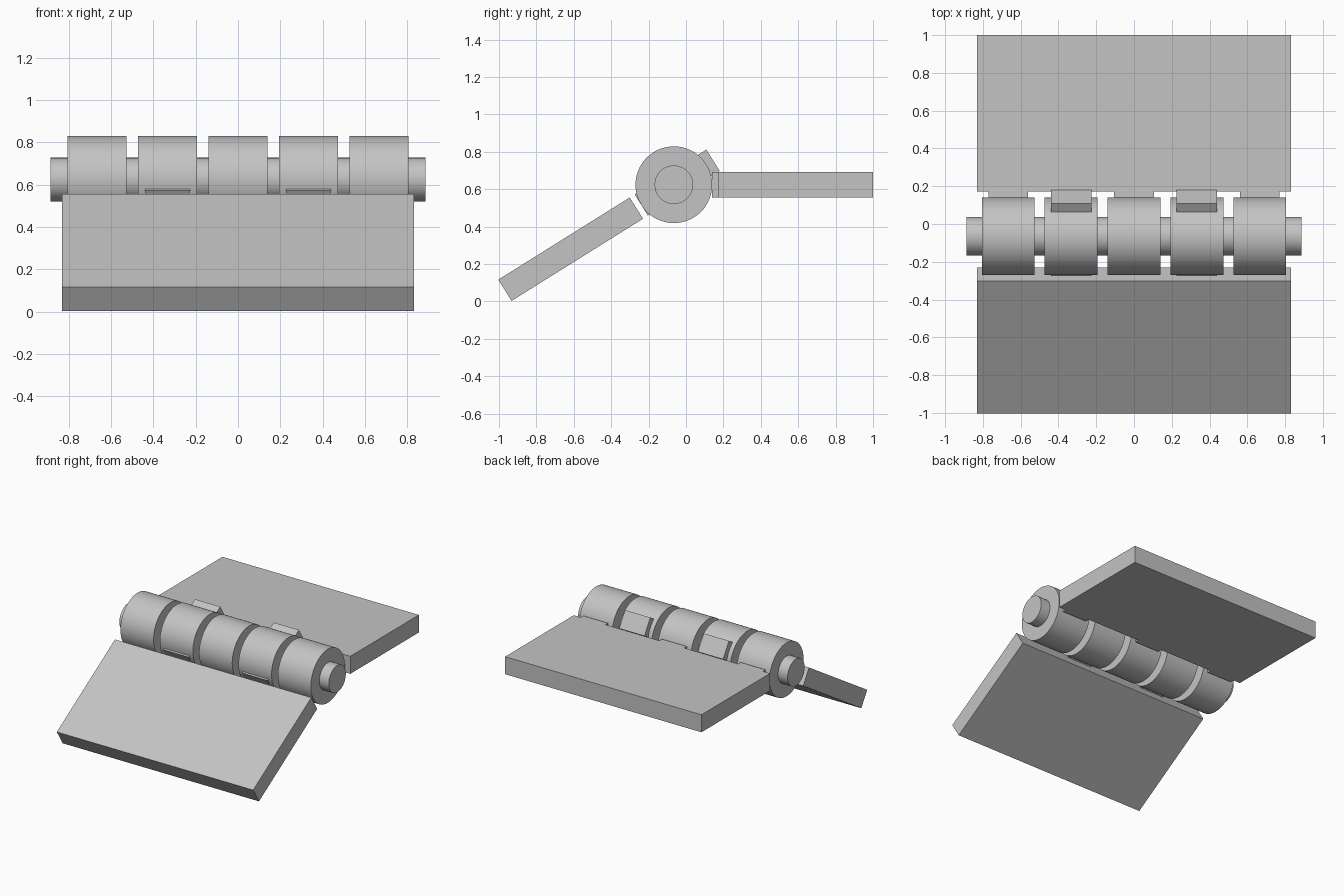
import bpy
import math
from mathutils import Matrix, Vector

cube = bpy.data.objects.get("Cube")
if cube:
    bpy.data.objects.remove(cube, do_unlink=True)

AXIS = Vector((0, -0.065, 0.624))   # centre line of the pin
BARREL_R, PIN_R = 0.205, 0.103
THICK = 0.134
PITCH = 0.333
FOLD = math.radians(32)             # tilt of the front leaf

steel = bpy.data.materials.new("grey_steel")
GREY = (0.55, 0.55, 0.55, 1)
steel.diffuse_color = GREY
steel.use_nodes = True
steel.node_tree.nodes["Principled BSDF"].inputs["Base Color"].default_value = GREY


def cylinder(name, x, radius, length):
    bpy.ops.mesh.primitive_cylinder_add(
        vertices=64, radius=radius, depth=length,
        location=AXIS + Vector((x, 0, 0)), rotation=(0, math.pi / 2, 0))
    obj = bpy.context.object
    obj.name = name
    obj.data.materials.append(steel)
    bpy.ops.object.shade_smooth_by_angle(angle=math.radians(30))


def plate(name, x, width, start, end, angle=0):
    """Box running outward from the pin axis between two distances."""
    bpy.ops.mesh.primitive_cube_add(size=1)
    obj = bpy.context.object
    obj.name = name
    obj.data.transform(
        Matrix.Translation(AXIS) @ Matrix.Rotation(angle, 4, 'X')
        @ Matrix.Translation((x, (start + end) / 2, 0))
        @ Matrix.Diagonal((width, end - start, THICK, 1)))
    obj.data.materials.append(steel)


# Pin and the two leaves
cylinder("pin", 0, PIN_R, 1.772)
plate("back_leaf", 0, 1.662, 0.236, 1.065)
plate("front_leaf", 0, 1.662, -1.065, -0.236, FOLD)

# Knuckles, alternately tied to the back leaf and crossed by tilted tabs
for i in range(-2, 3):
    x = i * PITCH
    cylinder(f"knuckle_{i + 3}", x, BARREL_R, 0.28)
    if i % 2 == 0:
        plate(f"back_connector_{i + 3}", x, 0.21, BARREL_R, 0.247)
    else:
        plate(f"front_tab_{i + 3}", x, 0.214, -BARREL_R, 0.247, FOLD)
